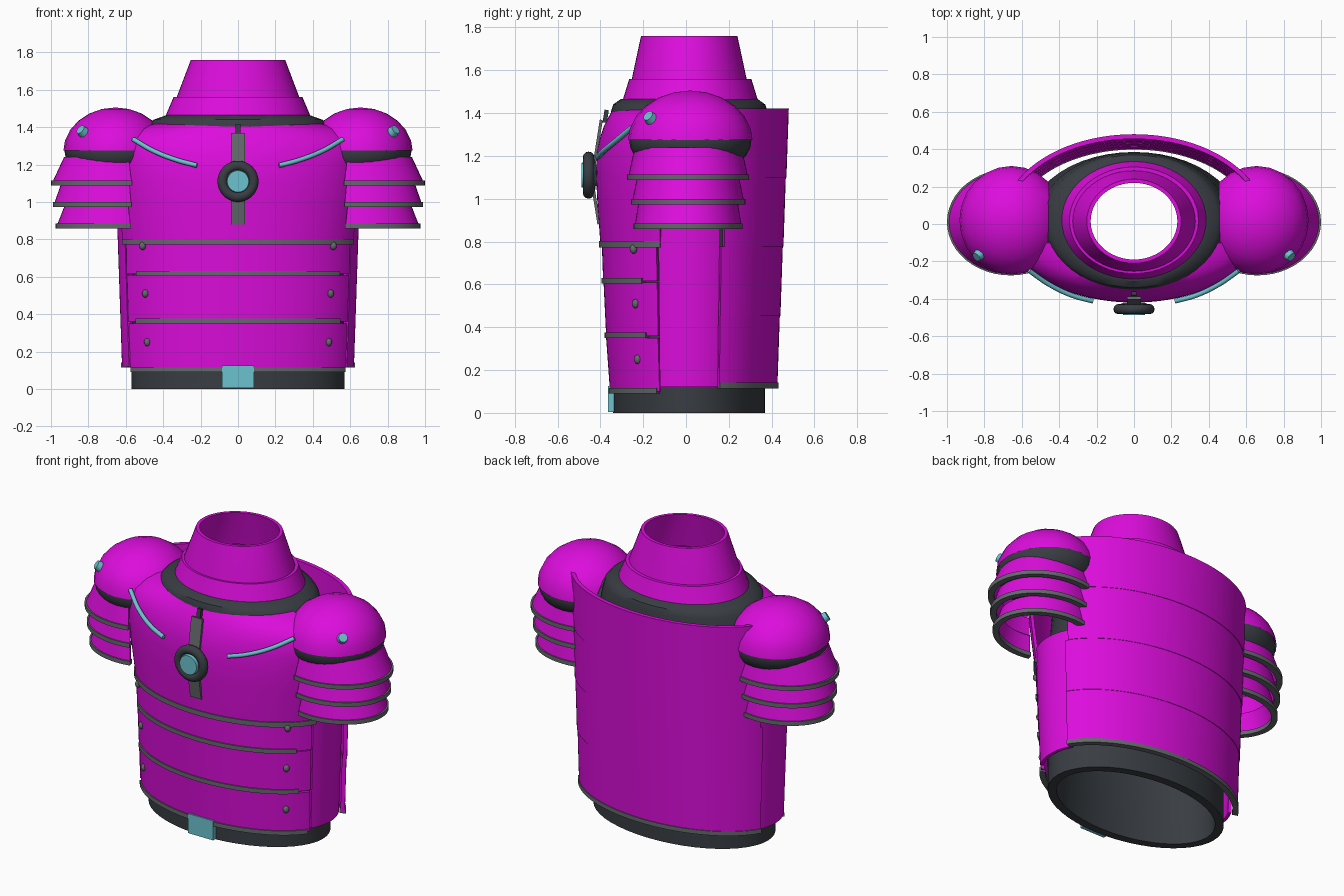
import bpy, bmesh, math
from math import radians, cos, sin
from mathutils import Vector

if "Cube" in bpy.data.objects:
    bpy.data.objects.remove(bpy.data.objects["Cube"], do_unlink=True)


def material(name, rgb):
    m = bpy.data.materials.new(name)
    m.use_nodes = True
    m.diffuse_color = (*rgb, 1)
    m.node_tree.nodes["Principled BSDF"].inputs["Base Color"].default_value = (*rgb, 1)
    return m


MAGENTA = material("magenta_armor", (0.72, 0.004, 0.72))
DARK = material("dark_undersuit", (0.04, 0.047, 0.055))
GREY = material("grey_trim", (0.13, 0.14, 0.15))
CYAN = material("cyan_accent", (0.15, 0.54, 0.62))
made = []
CY = 0.015


def finish(bm, name, mat):
    bmesh.ops.recalc_face_normals(bm, faces=bm.faces)
    me = bpy.data.meshes.new(name)
    bm.to_mesh(me)
    bm.free()
    me.materials.append(mat)
    ob = bpy.data.objects.new(name, me)
    bpy.context.collection.objects.link(ob)
    made.append(ob)
    return ob


def shell(name, mat, profile, start=0, end=360, t=0.02, cx=0, cy=CY, n=48):
    """Thick elliptical shell swept between two angles; profile holds (z, rx, ry)."""
    bm = bmesh.new()
    loop = profile + [(z, rx - t, ry - t) for z, rx, ry in reversed(profile)]
    closed = end - start >= 360
    cols = []
    for i in range(n if closed else n + 1):
        a = radians(start + (end - start) * i / n)
        cols.append([bm.verts.new((cx + rx * cos(a), cy + ry * sin(a), z)) for z, rx, ry in loop])
    k = len(loop)
    for i in range(n):
        p, q = cols[i], cols[(i + 1) % len(cols)]
        for j in range(k):
            bm.faces.new((p[j], q[j], q[(j + 1) % k], p[(j + 1) % k]))
    if not closed:
        bm.faces.new(cols[0])
        bm.faces.new(cols[-1])
    return finish(bm, name, mat)


def rim(name, z, rx, ry, start, end, h=0.026, **kw):
    return shell(name, GREY, [(z, rx, ry), (z + h, rx, ry)], start, end, t=0.035, **kw)


def ellipsoid(name, mat, centre, radii, cuts=(), seg=32):
    """Ellipsoid, trimmed by planes given as (point, outward normal)."""
    bm = bmesh.new()
    bmesh.ops.create_uvsphere(bm, u_segments=seg, v_segments=seg // 2, radius=1)
    for v in bm.verts:
        v.co = Vector([c + r * x for c, r, x in zip(centre, radii, v.co)])
    for point, normal in cuts:
        bmesh.ops.bisect_plane(bm, geom=bm.verts[:] + bm.edges[:] + bm.faces[:],
                               plane_co=point, plane_no=normal, clear_outer=True)
    return finish(bm, name, mat)


def disc(name, mat, centre, normal, radius, depth, top=1.0):
    bm = bmesh.new()
    bmesh.ops.create_cone(bm, cap_ends=True, segments=24, radius1=radius,
                          radius2=radius * top, depth=depth)
    ob = finish(bm, name, mat)
    ob.location = centre
    ob.rotation_euler = Vector(normal).to_track_quat('Z', 'Y').to_euler()
    return ob


def box(name, mat, centre, size, tilt=0):
    bm = bmesh.new()
    bmesh.ops.create_cube(bm, size=1)
    bmesh.ops.scale(bm, vec=size, verts=bm.verts)
    ob = finish(bm, name, mat)
    ob.location = centre
    ob.rotation_euler.x = radians(tilt)
    return ob


# Undersuit and collar
shell("undersuit", DARK, [(0, .57, .355), (.12, .57, .355), (.85, .56, .37), (1.3, .51, .37),
                          (1.41, .48, .365), (1.44, .45, .355), (1.465, .38, .32)], t=.05)
shell("collar_ring", GREY, [(1.42, .40, .35), (1.442, .40, .35)], t=.06)
shell("lower_collar", MAGENTA, [(1.43, .40, .325), (1.56, .345, .285)], cy=.02)
shell("upper_collar", MAGENTA, [(1.54, .332, .272), (1.56, .328, .268), (1.76, .252, .225)], cy=.015)

# Chest plate
shell("chest_plate", MAGENTA, [(.79, .65, .415), (1.0, .68, .43), (1.12, .695, .435), (1.21, .70, .432),
                               (1.28, .705, .418), (1.34, .68, .398), (1.39, .58, .372),
                               (1.43, .42, .348)], 199, 341)
rim("chest_rim", .772, .657, .422, 199, 341, h=.03)

# Front waist plates, bottom to top: (low z, high z, low radii, high radii, rim inset angle)
waist = [(.10, .35, (.62, .37), (.63, .388), 24),
         (.36, .61, (.632, .388), (.64, .40), 31),
         (.615, .79, (.642, .402), (.645, .408), 33)]
for i, (z0, z1, lo, hi, a) in enumerate(waist):
    shell(f"waist_plate_{i}", MAGENTA, [(z0, *lo), (z1, *hi)], 202, 338)
    rim(f"waist_rim_{i}", z0 - .01, lo[0] + .008, lo[1] + .008, 180 + a, 360 - a)

# Back plates, each stepping outward over the one below
for i in range(4):
    z = .13 + i * .323
    rx, ry, a = .66 + i * .012, .412 + i * .014, (20, 20, 22, 25)[i]
    shell(f"back_plate_{i}", MAGENTA, [(z, rx, ry), (z + .323, rx + .008, ry + .011)],
          a, 180 - a, t=.025)
rim("back_rim", .115, .665, .418, 20, 160)

# Belt buckle and chest emblem
box("belt_buckle", CYAN, (0, -.35, .065), (.17, .03, .12))
box("upper_strap", GREY, (0, -.412, 1.265), (.075, .014, .21), -9)
box("strap_tip", DARK, (0, -.375, 1.385), (.026, .02, .06), -9)
box("lower_strap", GREY, (0, -.42, .965), (.075, .014, .17), 9)
box("emblem_mount", DARK, (0, -.43, 1.11), (.07, .05, .1))
bpy.ops.mesh.primitive_torus_add(location=(0, -.455, 1.11), rotation=(radians(90), 0, 0),
                                 major_radius=.083, minor_radius=.027,
                                 major_segments=32, minor_segments=12)
ring = bpy.context.object
ring.name = "emblem_ring"
ring.data.materials.append(DARK)
made.append(ring)
disc("emblem_lens", CYAN, (0, -.455, 1.11), (0, -1, 0), .068, .065, .85)

# Parts found on both sides
for s, side in ((1, "left"), (-1, "right")):
    mid = 0 if s == 1 else 180
    shell(f"{side}_side_panel", MAGENTA, [(.12, .62, .40), (.86, .645, .42)],
          mid - 20, mid + 20, n=16)

    # Shoulder dome, with the dark joint beneath it
    ellipsoid(f"{side}_shoulder_dome", MAGENTA, (s * .655, .02, 1.265), (.28, .292, .24),
              [((0, 0, 1.275), (0, 0, -1)), ((s * .455, 0, 0), (-s, 0, 0))], seg=24)
    ellipsoid(f"{side}_shoulder_joint", DARK, (s * .655, .02, 1.27), (.272, .285, .17),
              [((s * .46, 0, 0), (-s, 0, 0))])
    disc(f"{side}_shoulder_stud", CYAN, (s * .832, -.168, 1.378), (s * .6, -.55, .55), .032, .035, .8)

    # Flared arm bands, open toward the body
    bands = [(1.10, 1.24, (.335, .28), (.27, .25)), (.985, 1.10, (.325, .262), (.285, .238)),
             (.87, .985, (.31, .25), (.265, .232))]
    for i, (z0, z1, lo, hi) in enumerate(bands):
        arm = dict(cx=s * .66, cy=.01, n=28)
        shell(f"{side}_arm_band_{i}", MAGENTA, [(z0, *lo), (z1, *hi)],
              mid - 106, mid + 106, t=.015, **arm)
        rim(f"{side}_arm_rim_{i}", z0 - .012, lo[0] + .005, lo[1] + .005,
            mid - 106, mid + 106, **arm)

    # Waist rivets and the clasps by the back plate
    for i, (x, y, z) in enumerate([(.51, -.245, .765), (.495, -.235, .51), (.485, -.225, .25)]):
        ellipsoid(f"{side}_rivet_{i}", GREY, (s * x, y, z), (.018, .018, .022), seg=12)
    for i in range(3):
        ellipsoid(f"{side}_clasp_{i}", MAGENTA, (s * .65, .19, .98 + i * .08), (.015, .02, .045), seg=12)

    # Chest piping
    cu = bpy.data.curves.new(f"{side}_chest_piping", 'CURVE')
    cu.dimensions = '3D'
    cu.bevel_depth = .013
    cu.bevel_resolution = 2
    cu.use_fill_caps = True
    pts = [(.22, -.412, 1.195), (.33, -.382, 1.225), (.45, -.325, 1.272), (.56, -.25, 1.335)]
    sp = cu.splines.new('BEZIER')
    sp.bezier_points.add(len(pts) - 1)
    for bp, (x, y, z) in zip(sp.bezier_points, pts):
        bp.co = (s * x, y, z)
        bp.handle_left_type = bp.handle_right_type = 'AUTO'
    cu.materials.append(CYAN)
    bpy.context.collection.objects.link(bpy.data.objects.new(cu.name, cu))

# Smooth shading with sharp edges kept
bpy.ops.object.select_all(action='DESELECT')
for ob in made:
    ob.select_set(True)
bpy.context.view_layer.objects.active = made[0]
bpy.ops.object.shade_smooth_by_angle(angle=radians(35))
